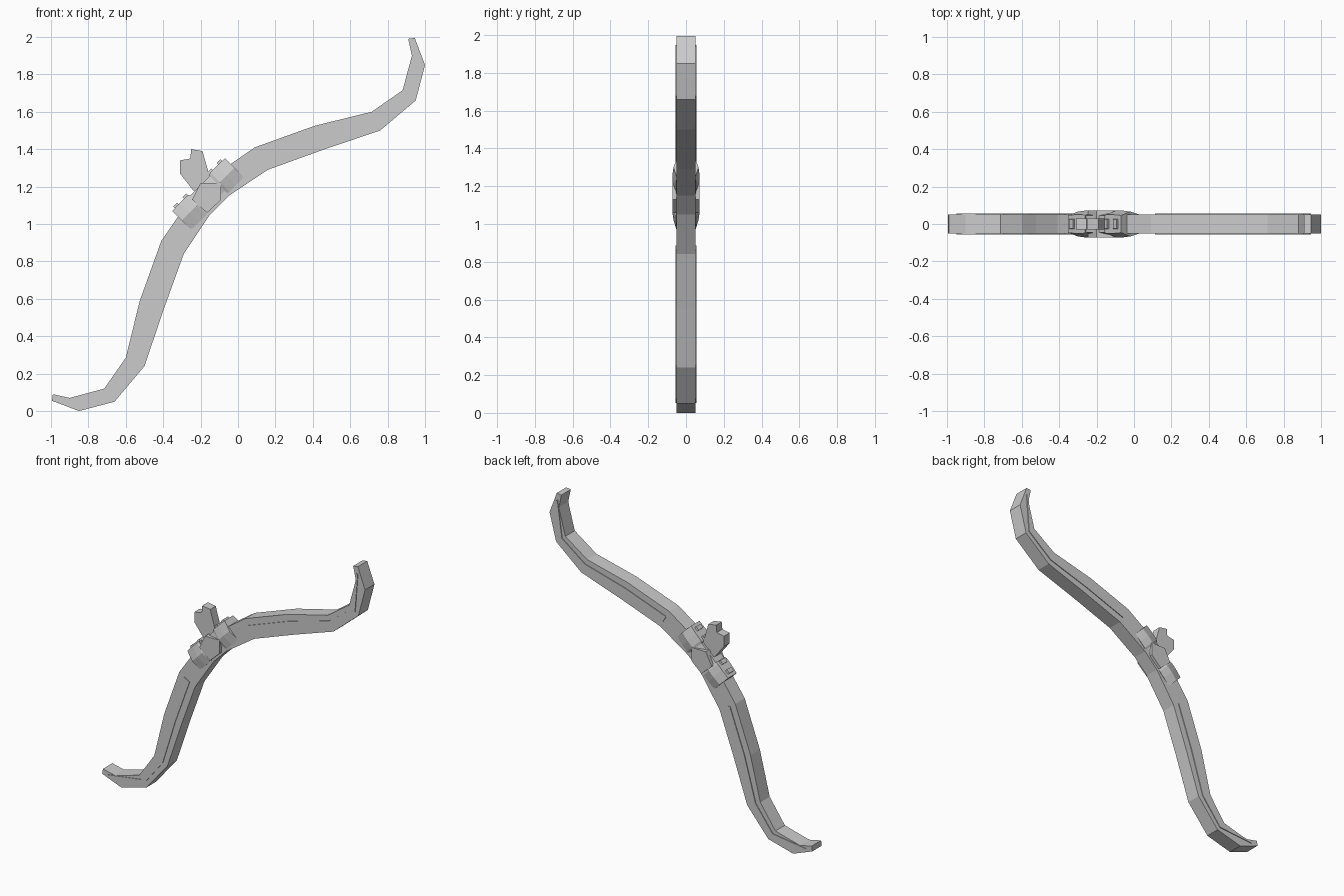
import bpy, bmesh
from mathutils import Vector

if "Cube" in bpy.data.objects:
    bpy.data.objects.remove(bpy.data.objects["Cube"])

S = 0.5 ** 0.5
CX, CZ = -0.16, 1.16          # middle of the grip


def mesh_object(name, verts, faces):
    me = bpy.data.meshes.new(name)
    bm = bmesh.new()
    vs = [bm.verts.new(v) for v in verts]
    for f in faces:
        bm.faces.new([vs[i] for i in f])
    bmesh.ops.recalc_face_normals(bm, faces=bm.faces)
    bm.to_mesh(me)
    bm.free()
    ob = bpy.data.objects.new(name, me)
    bpy.context.collection.objects.link(ob)
    return ob


def loft(name, rings):
    n = len(rings[0])
    faces = [list(range(n)), [len(rings) * n - n + i for i in range(n)]]
    for r in range(len(rings) - 1):
        for i in range(n):
            j = (i + 1) % n
            faces.append([r * n + i, r * n + j, r * n + n + j, r * n + n + i])
    return mesh_object(name, [v for r in rings for v in r], faces)


def plate(name, outline, y0, y1):
    return loft(name, [[(x, y, z) for x, z in outline] for y in (y0, y1)])


def flip(p):
    # reflection across the bow's diagonal symmetry line
    return (1 - p[1], 1 - p[0])


def ribbon(name, pairs, y0, y1):
    return loft(name, [[(a[0], y0, a[1]), (a[0], y1, a[1]),
                        (b[0], y1, b[1]), (b[0], y0, b[1])] for a, b in pairs])


def grip_point(u, v, y):
    return (CX + (u - v) * S, y, CZ + (u + v) * S)


# bow limbs: pairs of outer and inner edge points, grip to tip
half = [((-0.04, 1.32), (-0.05, 1.15)), ((0.09, 1.41), (0.16, 1.29)),
        ((0.41, 1.525), (0.45, 1.395)), ((0.715, 1.60), (0.76, 1.50)),
        ((0.88, 1.715), (0.95, 1.66)), ((0.93, 1.90), (1.0, 1.85)),
        ((0.91, 1.99), (0.96, 1.965))]
tip = [((0.91, 1.99), (0.94, 2.0))]
upper = half[:-1] + [((0.91, 1.99), (0.945, 1.995))]
lower = [(flip(a), flip(b)) for a, b in upper]
ribbon("bow_limbs", lower[::-1] + upper, -0.051, 0.051)

# raised strips along both faces of each limb
def inset(a, b, t):
    return tuple(Vector(a).lerp(Vector(b), t))

strip = [(inset(a, b, 0.33), inset(a, b, 0.67)) for a, b in upper[1:-1]]
end = inset(*upper[-1], 0.5)
strip[-1] = tuple(inset(p, end, 0.6) for p in strip[-1])
for side in (-1, 1):
    y0, y1 = side * 0.045, side * 0.056
    ribbon("upper_limb_strip", strip, y0, y1)
    ribbon("lower_limb_strip", [(flip(a), flip(b)) for a, b in strip], y0, y1)

# six-sided grip wrap and its collars
def hexagon(u, v, w):
    return [grip_point(u, v, -w * 0.7), grip_point(u, v, w * 0.7),
            grip_point(u, 0, w), grip_point(u, -v, w * 0.75),
            grip_point(u, -v, -w * 0.75), grip_point(u, 0, -w)]

loft("grip_wrap", [hexagon(u, 0.062, 0.064) for u in (-0.18, 0.18)])
for s in (-1, 1):
    loft("grip_collar", [hexagon(s * u, v, w) for u, v, w in
                         ((0.075, 0.07, 0.066), (0.09, 0.073, 0.072),
                          (0.14, 0.073, 0.072), (0.20, 0.072, 0.066))])
    for u in (0.095, 0.165):
        loft("grip_ridge", [[grip_point(s * (u + d), v, y) for v, y in
             ((0.055, -0.03), (0.055, 0.03), (0.085, 0.025), (0.085, -0.025))]
             for d in (-0.014, 0.014)])

# shield plate in the middle of the grip
plate("grip_shield", [(-0.20, 1.22), (-0.09, 1.22), (-0.09, 1.13),
                      (-0.165, 1.06), (-0.245, 1.13)], -0.071, 0.071)

# notched fin above the grip
plate("arrow_rest_fin", [(-0.31, 1.34), (-0.255, 1.35), (-0.25, 1.40),
                         (-0.19, 1.39), (-0.15, 1.25), (-0.17, 1.17),
                         (-0.24, 1.18), (-0.31, 1.27)], -0.03, 0.03)
